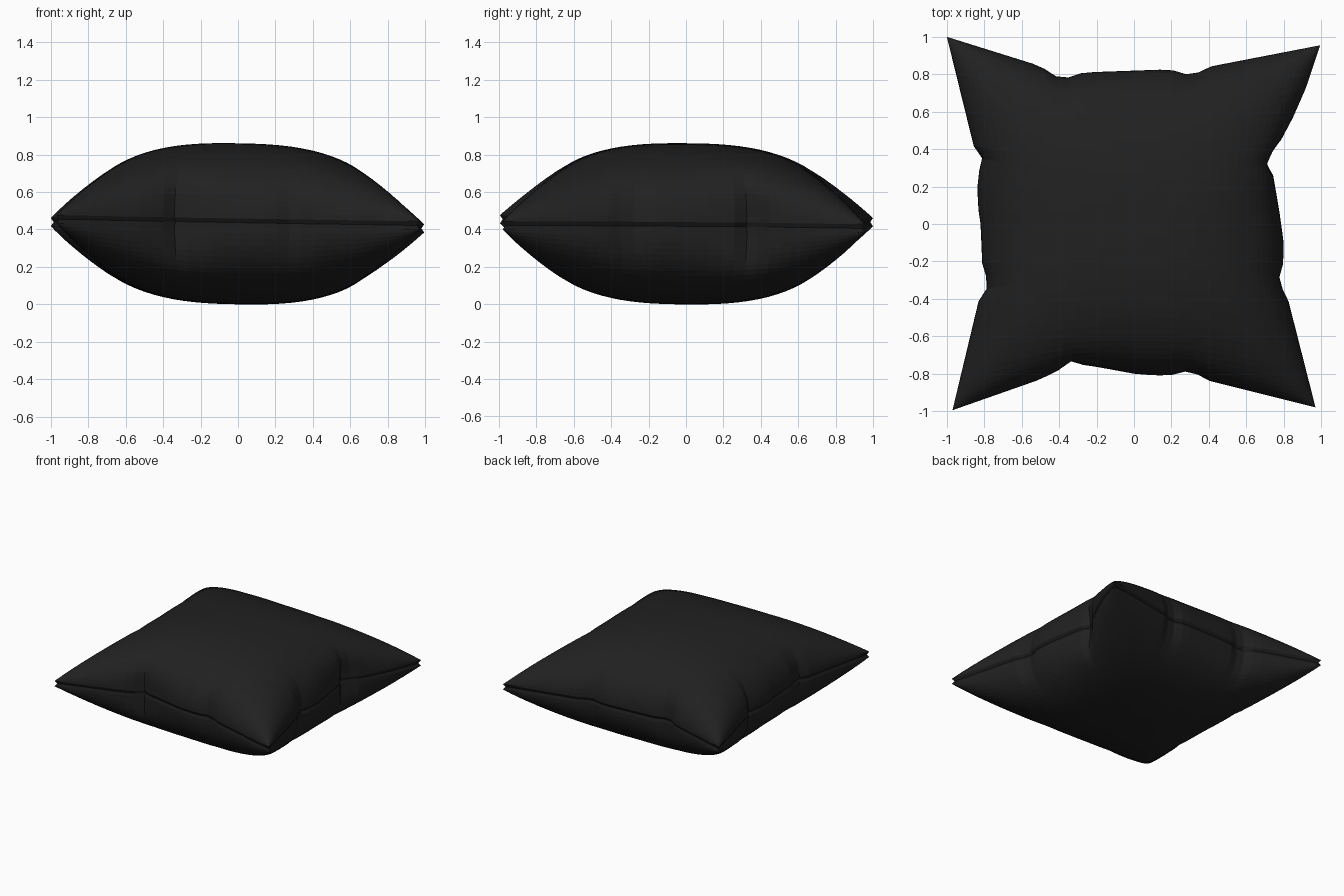
import bpy, bmesh, math

if "Cube" in bpy.data.objects:
    bpy.data.objects.remove(bpy.data.objects["Cube"])

N = 44            # grid divisions per side
RIM = 0.022       # half thickness of the sewn edge
PUFF = 0.408      # extra height of each panel in the middle
POWER = 2.6       # how boxy the puffed profile is
SAG = 0.16        # how far each side bows in between the corners

# Outline of each side as (position along side, distance out), with puckers
BACK = [(-1, 1), (-.52, .85), (-.46, .82), (-.39, .77), (-.27, .81), (.15, .825),
        (.22, .82), (.31, .79), (.40, .84), (.995, .955)]
FRONT = [(-.97, -.995), (-.5, -.83), (-.4, -.78), (-.33, -.725), (-.29, -.75), (-.19, -.765),
         (0, -.80), (.12, -.81), (.22, -.805), (.30, -.78), (.39, -.835), (.97, -.98)]
LEFT = [(-.995, -.97), (-.41, -.83), (-.32, -.77), (-.24, -.81), (0, -.82), (.1, -.835),
        (.25, -.835), (.36, -.81), (.39, -.85), (1, -1)]
RIGHT = [(-.98, .97), (-.39, .82), (-.31, .77), (-.2, .80), (-.1, .80), (.08, .775),
         (.28, .74), (.34, .69), (.38, .72), (.40, .76), (.57, .85), (.73, .92), (.955, .995)]


def side(pts, t, depth):
    """Point on a side, t = 0..1; its puckers fade to a smooth bow with depth."""
    a = pts[0][0] + t * (pts[-1][0] - pts[0][0])
    sharp = pts[-1][1]
    for (a0, b0), (a1, b1) in zip(pts, pts[1:]):
        if a <= a1 + 1e-6:
            sharp = b0 + (b1 - b0) * (a - a0) / (a1 - a0)
            break
    smooth = pts[0][1] + t * (pts[-1][1] - pts[0][1])
    smooth -= math.copysign(SAG * (1 - (2 * t - 1) ** 2), smooth)
    w = depth ** 8
    return a, sharp * w + smooth * (1 - w)


def plan(s, t):
    """Fill the four outline sides with a Coons patch."""
    du, dv = abs(2 * s - 1), abs(2 * t - 1)
    f, b = side(FRONT, s, dv), side(BACK, s, dv)
    l, r = side(LEFT, t, du)[::-1], side(RIGHT, t, du)[::-1]
    c00, c10, c01, c11 = FRONT[0], FRONT[-1], BACK[0], BACK[-1]
    return [(1 - t) * f[k] + t * b[k] + (1 - s) * l[k] + s * r[k]
            - ((1 - s) * (1 - t) * c00[k] + s * (1 - t) * c10[k]
               + (1 - s) * t * c01[k] + s * t * c11[k]) for k in (0, 1)]


def seam_z(x, y):
    return 0.43 - 0.017 * x - 0.008 * y


def material(name, c):
    m = bpy.data.materials.new(name)
    m.diffuse_color = (c, c, c, 1)
    m.use_nodes = True
    m.node_tree.nodes["Principled BSDF"].inputs["Base Color"].default_value = m.diffuse_color
    return m


def finish(name, bm, mat):
    me = bpy.data.meshes.new(name)
    bm.to_mesh(me)
    bm.free()
    me.materials.append(mat)
    bpy.context.collection.objects.link(bpy.data.objects.new(name, me))


fabric = material("black fabric", 0.015)
thread = material("dark seam", 0.011)
steps = [math.sin((i / N - 0.5) * math.pi) for i in range(N + 1)]  # denser at edges


def panel(name, sign):
    bm = bmesh.new()
    grid = []
    for v in steps:
        row = []
        for u in steps:
            x, y = plan((u + 1) / 2, (v + 1) / 2)
            puff = math.sqrt(max(0, (1 - abs(u) ** POWER) * (1 - abs(v) ** POWER)))
            row.append(bm.verts.new((x, y, seam_z(x, y) + sign * (RIM + PUFF * puff))))
        grid.append(row)
    for j in range(N):
        for i in range(N):
            q = [grid[j][i], grid[j][i + 1], grid[j + 1][i + 1], grid[j + 1][i]]
            bm.faces.new(q if sign > 0 else q[::-1])
    finish(name, bm, fabric)


# Puffed cloth panels
panel("top_panel", 1)
panel("bottom_panel", -1)

# Grooved seam joining the two panels
loop = ([(u, -1) for u in steps[:-1]] + [(1, v) for v in steps[:-1]]
        + [(u, 1) for u in steps[:0:-1]] + [(-1, v) for v in steps[:0:-1]])
bm = bmesh.new()
rings = []
for dz, scale in ((-RIM, 1), (0, 0.985), (RIM, 1)):
    ring = []
    for u, v in loop:
        x, y = plan((u + 1) / 2, (v + 1) / 2)
        ring.append(bm.verts.new((x * scale, y * scale, seam_z(x, y) + dz)))
    rings.append(ring)
for lo, hi in zip(rings, rings[1:]):
    for i in range(len(loop)):
        k = (i + 1) % len(loop)
        bm.faces.new((lo[i], lo[k], hi[k], hi[i]))
finish("edge_seam", bm, thread)
